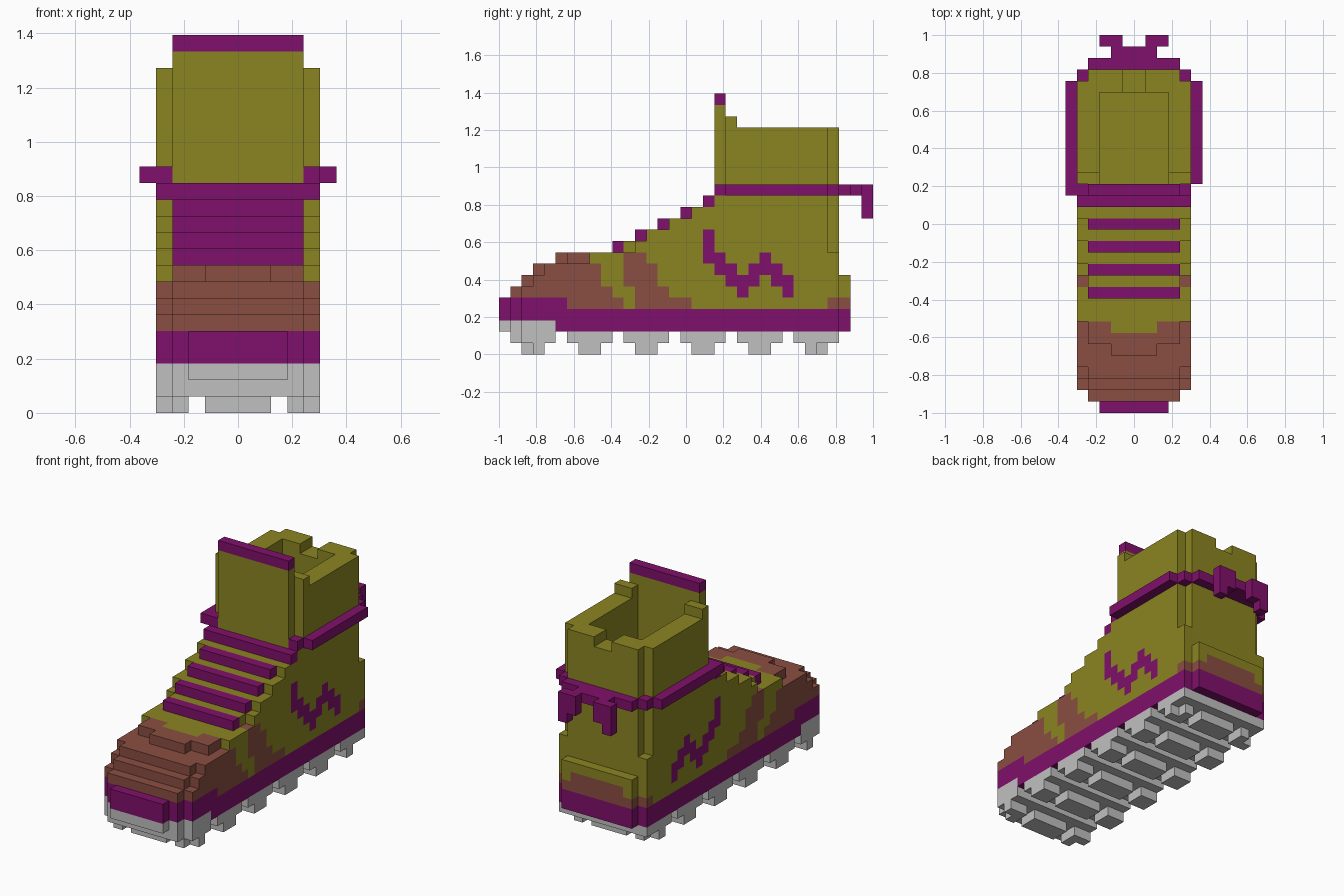
import bpy
import bmesh
from mathutils import Vector

old = bpy.data.objects.get("Cube")
if old:
    bpy.data.objects.remove(old, do_unlink=True)

UNIT = 2 / 33      # edge of one block
cells = {}         # block position -> part name


def positions(x, y, z, mirror=True):
    for i in range(*x):
        for j in range(*y):
            for k in range(*z):
                yield i, j, k
                if mirror:
                    yield -1 - i, j, k


def fill(part, x, y, z, mirror=True):
    for p in positions(x, y, z, mirror):
        cells[p] = part


def paint(part, x, y, z):
    for p in positions(x, y, z):
        if p in cells:
            cells[p] = part


def carve(x, y, z):
    for p in positions(x, y, z):
        cells.pop(p, None)


# Treads: a cross bar with three feet, repeated along the sole
for start in range(1, 27, 5):
    fill("treads", (0, 5), (start, start + 4), (1, 2))
    fill("treads", (0, 2), (start + 1, start + 3), (0, 1))
    fill("treads", (3, 5), (start + 1, start + 3), (0, 1))
carve((4, 5), (1, 2), (0, 2))
carve((4, 5), (2, 3), (0, 1))
carve((4, 5), (28, 30), (0, 1))

# Midsole with a raised toe bumper and rounded ends
fill("midsole", (0, 5), (2, 30), (2, 4))
fill("midsole", (0, 4), (1, 31), (2, 4))
fill("midsole", (0, 3), (0, 1), (2, 4))
for half, start in ((5, 2), (4, 1), (3, 0)):
    fill("midsole", (0, half), (start, 6), (4, 5))
    fill("treads", (0, half), (start, 5), (2, 3))

# Foot of the boot, rounded in steps at the toe
fill("upper", (0, 5), (6, 30), (4, 5))
for layer in range(5, 8):
    fill("upper", (0, 5), (layer - 3, 30), (layer, layer + 1))
    fill("upper", (0, 4), (layer - 4, 30), (layer, layer + 1))
for half, start in ((5, 8), (4, 6), (2, 5)):
    fill("upper", (0, half), (start, 30), (8, 9))

# Stepped instep
for step in range(4):
    start = 11 + 2 * step
    fill("upper", (0, 5), (start, 29), (9 + step, 10 + step))
    fill("upper", (0, 4), (start, 30), (9 + step, 10 + step))
carve((4, 5), (11, 12), (9, 10))

# Ankle shaft, front corners, tongue and heel counter
fill("upper", (0, 5), (19, 29), (13, 14))
fill("upper", (0, 5), (20, 29), (14, 20))
fill("upper", (0, 4), (29, 30), (13, 20))
fill("upper", (3, 5), (20, 21), (20, 21))
fill("upper", (0, 4), (30, 31), (4, 7))
carve((0, 3), (20, 28), (5, 20))
carve((0, 1), (28, 30), (19, 20))
fill("tongue", (0, 4), (19, 20), (14, 22))
fill("tongue_trim", (0, 4), (19, 20), (22, 23))

# Toe cap, slanting back towards the sole
for layer, end in ((4, 11), (5, 10), (6, 9), (7, 9), (8, 8)):
    first = 6 if layer == 4 else 0
    paint("toe_cap", (0, 5), (first, end), (layer, layer + 1))
paint("upper", (0, 2), (7, 8), (8, 9))

# Slanted side panel
for layer, start, end in ((4, 12, 17), (5, 12, 15), (6, 11, 14),
                          (7, 11, 14), (8, 11, 13)):
    paint("side_panel", (4, 5), (start, end), (layer, layer + 1))

# Heel patch
paint("heel_patch", (0, 5), (29, 31), (4, 5))
paint("heel_patch", (0, 3), (30, 31), (5, 6))

# Zigzag stripe on each side
paint("zigzag_stripe", (4, 5), (18, 19), (8, 11))
for n, low in enumerate((7, 6, 5, 6, 7, 6, 5)):
    paint("zigzag_stripe", (4, 5), (19 + n, 20 + n), (low, low + 2))

# Laces over the instep
for step in range(4):
    fill("laces", (0, 4), (10 + 2 * step, 11 + 2 * step), (9 + step, 10 + step))
fill("laces", (0, 5), (18, 19), (13, 14))

# Ankle cord with a bow at the back
fill("ankle_cord", (4, 5), (19, 20), (14, 15))
fill("ankle_cord", (5, 6), (20, 29), (14, 15))
fill("ankle_cord", (-6, -5), (19, 20), (14, 15), mirror=False)
fill("ankle_cord", (4, 5), (29, 30), (14, 15))
fill("ankle_cord", (0, 4), (30, 31), (14, 15))
fill("bow", (0, 2), (31, 32), (14, 15))
fill("bow", (1, 3), (32, 33), (13, 15))
fill("bow", (2, 3), (32, 33), (12, 13))


def material(name, color):
    mat = bpy.data.materials.new(name)
    mat.use_nodes = True
    mat.diffuse_color = (*color, 1)
    mat.node_tree.nodes["Principled BSDF"].inputs["Base Color"].default_value = (*color, 1)
    return mat


olive = material("olive", (0.258, 0.235, 0.016))
purple = material("purple", (0.216, 0.005, 0.147))
brown = material("brown", (0.254, 0.076, 0.054))
grey = material("light_grey", (0.527, 0.527, 0.527))
colors = {"treads": grey, "upper": olive, "tongue": olive,
          "toe_cap": brown, "side_panel": brown, "heel_patch": brown}


def build(part):
    """Join the outward faces of one part's blocks into a mesh."""
    bm = bmesh.new()
    corners = {}

    def corner(p):
        key = tuple(p)
        if key not in corners:
            corners[key] = bm.verts.new((p - Vector((0, 16.5, 0))) * UNIT)
        return corners[key]

    for cell in [c for c, owner in cells.items() if owner == part]:
        base = Vector(cell)
        for axis in range(3):
            u, v, w = (Vector([float(n == (axis + s) % 3) for n in range(3)])
                       for s in (1, 2, 0))
            for side in (0, 1):
                neighbour = list(cell)
                neighbour[axis] += 2 * side - 1
                if tuple(neighbour) in cells:
                    continue
                o = base + w * side
                quad = [o, o + u, o + u + v, o + v]
                if not side:
                    quad.reverse()
                bm.faces.new([corner(p) for p in quad])
    mesh = bpy.data.meshes.new(part)
    bm.to_mesh(mesh)
    bm.free()
    mesh.materials.append(colors.get(part, purple))
    bpy.context.collection.objects.link(bpy.data.objects.new(part, mesh))


for part in sorted(set(cells.values())):
    build(part)
